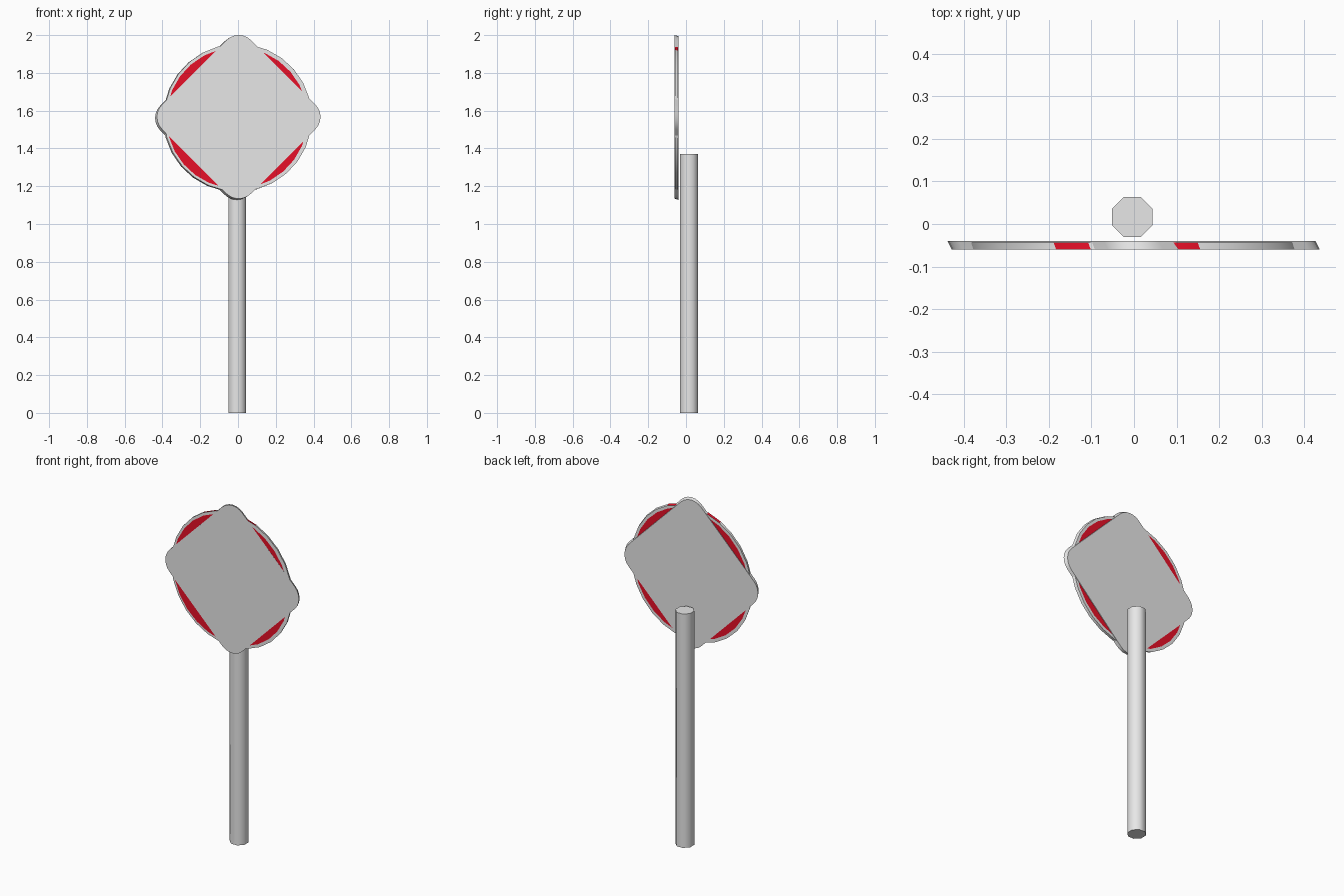
import bpy, bmesh, math

if "Cube" in bpy.data.objects:
    bpy.data.objects.remove(bpy.data.objects["Cube"])


def material(name, rgb):
    m = bpy.data.materials.new(name)
    m.diffuse_color = (*rgb, 1)
    m.use_nodes = True
    m.node_tree.nodes["Principled BSDF"].inputs["Base Color"].default_value = m.diffuse_color
    return m


GREY = material("light grey", (0.8, 0.8, 0.8))
RED = material("sign red", (0.8, 0.005, 0.021))
# The sign is slightly skewed: (x, z) centres of its front and back faces
FRONT, BACK = (0.004, 1.567), (-0.006, 1.561)


def finish(name, bm, angle=50):
    bmesh.ops.recalc_face_normals(bm, faces=bm.faces)
    me = bpy.data.meshes.new(name)
    bm.to_mesh(me)
    bm.free()
    ob = bpy.data.objects.new(name, me)
    bpy.context.collection.objects.link(ob)
    me.materials.append(GREY)
    me.materials.append(RED)
    bpy.ops.object.select_all(action='DESELECT')
    bpy.context.view_layer.objects.active = ob
    ob.select_set(True)
    bpy.ops.object.shade_smooth_by_angle(angle=math.radians(angle))
    return ob


def loop(bm, pts, centre, y):
    return [bm.verts.new((centre[0] + x, y, centre[1] + z)) for x, z in pts]


def bridge(bm, a, b):
    n = len(a)
    return [bm.faces.new((a[i], a[(i + 1) % n], b[(i + 1) % n], b[i])) for i in range(n)]


def circle(r, n=28, phase=10.6):
    angles = [math.radians(phase + 360 * i / n) for i in range(n)]
    return [(r * math.sin(a), r * math.cos(a)) for a in angles]


# Octagonal post
bm = bmesh.new()
pts = [(0.0514 * math.cos(a), 0.0514 * math.sin(a))
       for a in (math.radians(22.5 + 45 * i) for i in range(8))]
low, high = [[bm.verts.new((x - 0.004, y + 0.0165, z)) for x, y in pts] for z in (0, 1.37)]
bridge(bm, low, high)
bm.faces.new(low)
bm.faces.new(high)
finish("post", bm)

# Diamond panel with rounded corners
bm = bmesh.new()
r, tip = 0.092, 0.433
pts = []
for corner in range(4):
    c = math.radians(90 * corner)
    for k in range(-3, 4):
        a = c + math.radians(15 * k)
        pts.append(((tip - r) * math.cos(c) + r * math.cos(a),
                    (tip - r) * math.sin(c) + r * math.sin(a)))
front = loop(bm, pts, FRONT, -0.06)
back = loop(bm, pts, BACK, -0.04)
bridge(bm, front, back)
bm.faces.new(front)
bm.faces.new(back)
finish("diamond_panel", bm)

# Round panel: red face inside a grey rim, front and back
bm = bmesh.new()
outer, inner = circle(0.391), circle(0.374)
f_out = loop(bm, outer, (0.0, 1.563), -0.0595)
b_out = loop(bm, outer, (-0.006, 1.56), -0.043)
f_in = loop(bm, inner, (-0.005, 1.561), -0.0595)
b_in = loop(bm, inner, (-0.005, 1.561), -0.043)
wall = bridge(bm, f_out, b_out)
bridge(bm, f_out, f_in)
bridge(bm, b_out, b_in)
red_faces = [bm.faces.new(f_in), bm.faces.new(b_in)]
# Small red patches on the edge, either side of the top corner
for f in wall:
    c = f.calc_center_median()
    if c.z > 1.9 and 0.08 < abs(c.x) < 0.15:
        red_faces.append(f)
for f in red_faces:
    f.material_index = 1
finish("round_panel", bm)
